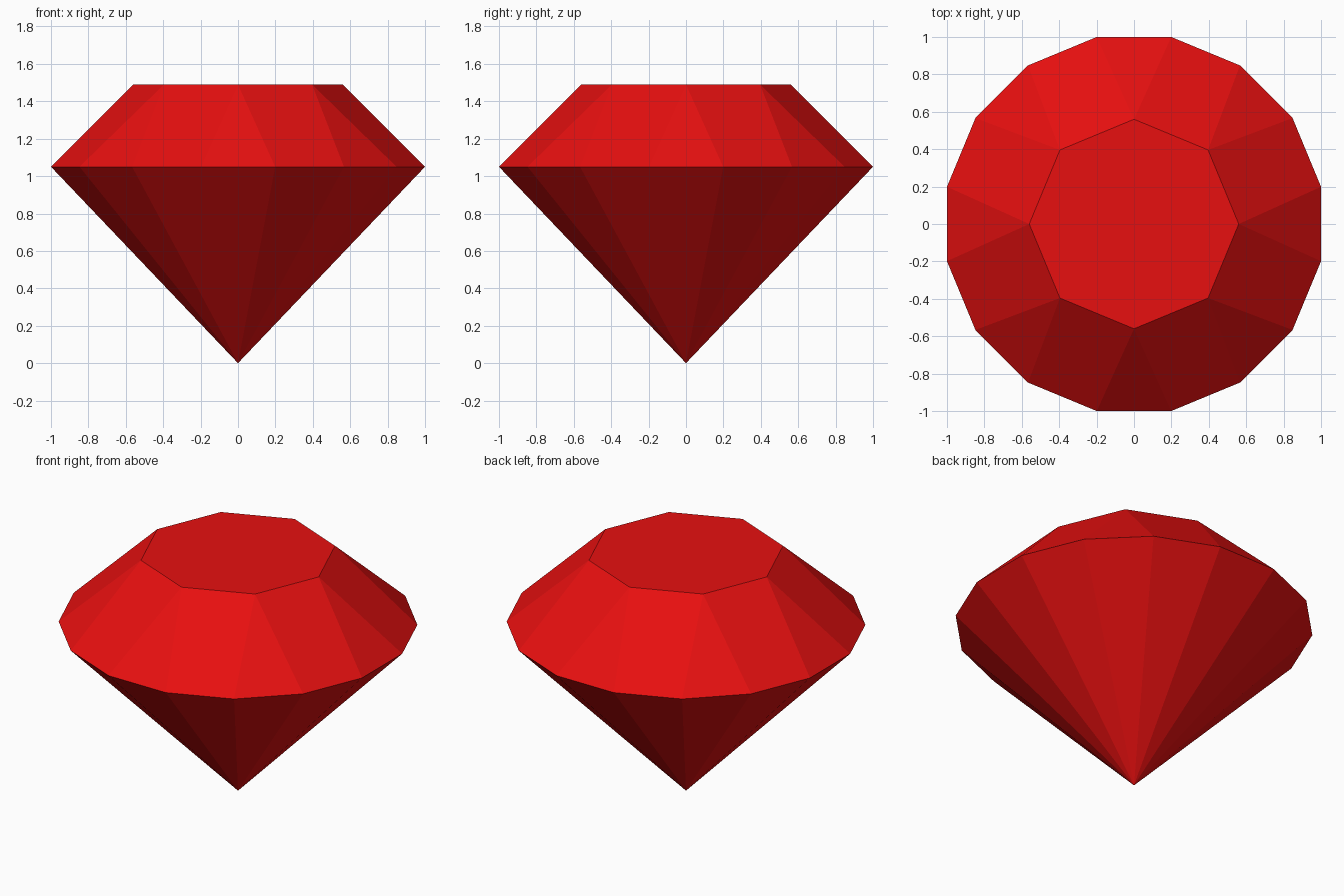
import bpy
import bmesh
from math import cos, sin, pi

if "Cube" in bpy.data.objects:
    bpy.data.objects.remove(bpy.data.objects["Cube"])

GIRDLE_R = 1 / cos(pi / 16)   # 16-sided rim, flats at +-1
GIRDLE_Z, TABLE_R, TABLE_Z = 1.05, 0.56, 1.49

red = bpy.data.materials.new("ruby red")
red.diffuse_color = (0.8, 0.005, 0.005, 1)
red.use_nodes = True
red.node_tree.nodes["Principled BSDF"].inputs["Base Color"].default_value = red.diffuse_color

bm = bmesh.new()


def ring(count, radius, z, offset):
    return [bm.verts.new((radius * cos(2 * pi * (i + offset) / count),
                          radius * sin(2 * pi * (i + offset) / count), z))
            for i in range(count)]


girdle = ring(16, GIRDLE_R, GIRDLE_Z, -0.5)
table = ring(8, TABLE_R, TABLE_Z, 0)
tip = bm.verts.new((0, 0, 0))

# Flat table on top
bm.faces.new(table)

# Crown: a triangle under each table corner, a quad under each table edge
for i in range(8):
    a, b, c = (girdle[(2 * i + k) % 16] for k in range(3))
    bm.faces.new((a, b, table[i]))
    bm.faces.new((b, c, table[(i + 1) % 8], table[i]))

# Pavilion: facets running down to the tip
for i in range(16):
    bm.faces.new((girdle[(i + 1) % 16], girdle[i], tip))

bmesh.ops.recalc_face_normals(bm, faces=bm.faces[:])
mesh = bpy.data.meshes.new("cut_gem")
bm.to_mesh(mesh)
bm.free()
mesh.materials.append(red)
bpy.context.collection.objects.link(bpy.data.objects.new("cut_gem", mesh))
